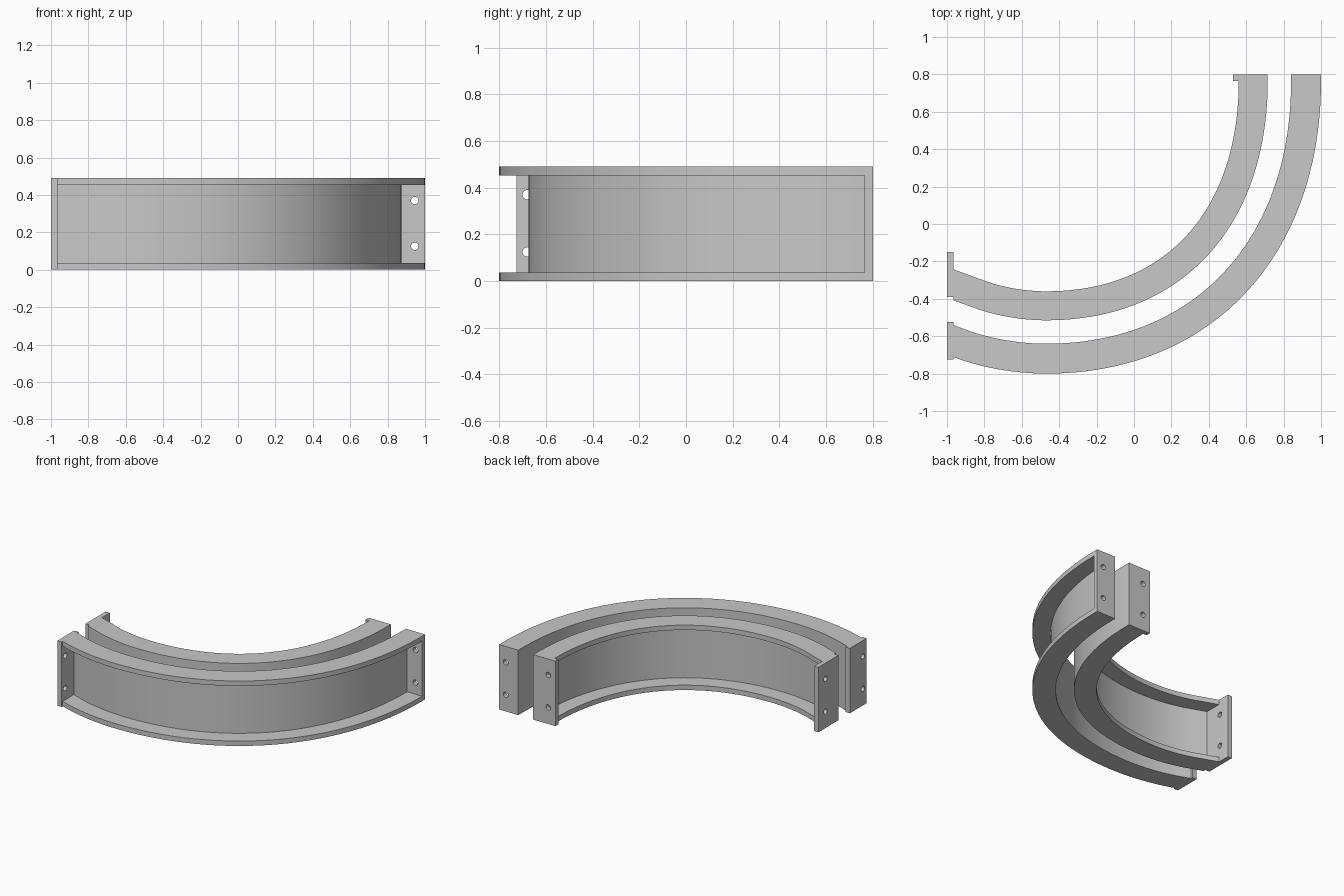
import bpy, bmesh, math
from mathutils import Vector
from mathutils.geometry import interpolate_bezier

if "Cube" in bpy.data.objects:
    bpy.data.objects.remove(bpy.data.objects["Cube"])

H = 0.49       # channel height
T = 0.037      # flange thickness
W = 0.035      # web thickness
P = 0.035      # end plate thickness
X_END = -1.0   # left end plane
Y_END = 0.8    # right end plane

steel = bpy.data.materials.new("light_grey_steel")
steel.diffuse_color = (0.58, 0.58, 0.58, 1)
steel.use_nodes = True
steel.node_tree.nodes["Principled BSDF"].inputs["Base Color"].default_value = steel.diffuse_color


def finish(bm, name):
    bmesh.ops.recalc_face_normals(bm, faces=bm.faces)
    mesh = bpy.data.meshes.new(name)
    bm.to_mesh(mesh)
    bm.free()
    mesh.materials.append(steel)
    ob = bpy.data.objects.new(name, mesh)
    bpy.context.collection.objects.link(ob)
    bpy.ops.object.select_all(action='DESELECT')
    ob.select_set(True)
    bpy.context.view_layer.objects.active = ob
    bpy.ops.object.shade_smooth_by_angle(angle=math.radians(30))


# Guide curve: outermost edge of the bend, from the right end to the left end
def bezier(p0, p1, p2, p3, n):
    return interpolate_bezier(*[Vector((*p, 0)) for p in (p0, p1, p2, p3)], n)


CX, YB, K = -0.47, -0.8, 0.6
Y0 = Y_END - P
guide = bezier((1, Y0), (1, Y0 + K * (YB - Y0)),
               (CX + K * (1 - CX), YB), (CX, YB), 48)
guide += bezier((CX, YB), (-0.65, YB), (-0.85, -0.762), (-1, -0.697), 14)[1:]
guide = [p for p in guide if p.x > X_END + P]


def ring_points(i, profile):
    """Profile (inward offset, z) placed at guide point i."""
    a, b = guide[max(i - 1, 0)], guide[min(i + 1, len(guide) - 1)]
    t = Vector((0, -1, 0)) if i == 0 else (b - a).normalized()
    n = Vector((t.y, -t.x, 0))          # points to the inside of the bend
    return [(guide[i] + n * d + Vector((0, 0, z)), t) for d, z in profile]


# Curved C-shaped channels
def channel(name, back, lip):
    web = back + math.copysign(W, lip - back)
    profile = [(back, 0), (lip, 0), (lip, T), (web, T),
               (web, H - T), (lip, H - T), (lip, H), (back, H)]
    bm = bmesh.new()
    rings = [[bm.verts.new(p) for p, t in ring_points(i, profile)]
             for i in range(len(guide))]
    # last ring runs straight on to the left end plate
    rings.append([bm.verts.new(p + t * ((X_END + P - p.x) / t.x))
                  for p, t in ring_points(len(guide) - 1, profile)])
    m = len(profile)
    for r, q in zip(rings, rings[1:]):
        for j in range(m):
            k = (j + 1) % m
            bm.faces.new((r[j], r[k], q[k], q[j]))
    bm.faces.new(rings[0])
    bm.faces.new(rings[-1])
    finish(bm, name)


channel("outer_channel", 0.16, 0.0)
channel("inner_channel", 0.285, 0.44)


# End plates, each with two bolt holes
def end_plate(name, lo, hi, hole, axis):
    def place(u, z):
        return (u, Y_END, z) if axis == 'Y' else (X_END, u, z)

    loops = [[(lo, 0), (hi, 0), (hi, H), (lo, H)]]
    for zc in (0.125, 0.37):
        loops.append([(hole + 0.02 * math.cos(a * math.tau / 24),
                       zc + 0.02 * math.sin(a * math.tau / 24))
                      for a in range(24)])
    bm = bmesh.new()
    for loop in loops:
        vs = [bm.verts.new(place(*c)) for c in loop]
        for a, b in zip(vs, vs[1:] + vs[:1]):
            bm.edges.new((a, b))
    bmesh.ops.triangle_fill(bm, edges=bm.edges[:], use_beauty=True)
    geo = bmesh.ops.extrude_face_region(bm, geom=bm.faces[:],
                                        use_keep_orig=True)["geom"]
    step = Vector((0, -P, 0)) if axis == 'Y' else Vector((P, 0, 0))
    bmesh.ops.translate(bm, vec=step, verts=[
        g for g in geo if isinstance(g, bmesh.types.BMVert)])
    finish(bm, name)


end_plate("outer_right_end_plate", 0.84, 1.0, 0.945, 'Y')
end_plate("inner_right_end_plate", 0.53, 0.715, 0.59, 'Y')
end_plate("outer_left_end_plate", -0.725, -0.525, -0.68, 'X')
end_plate("inner_left_end_plate", -0.39, -0.15, -0.235, 'X')
